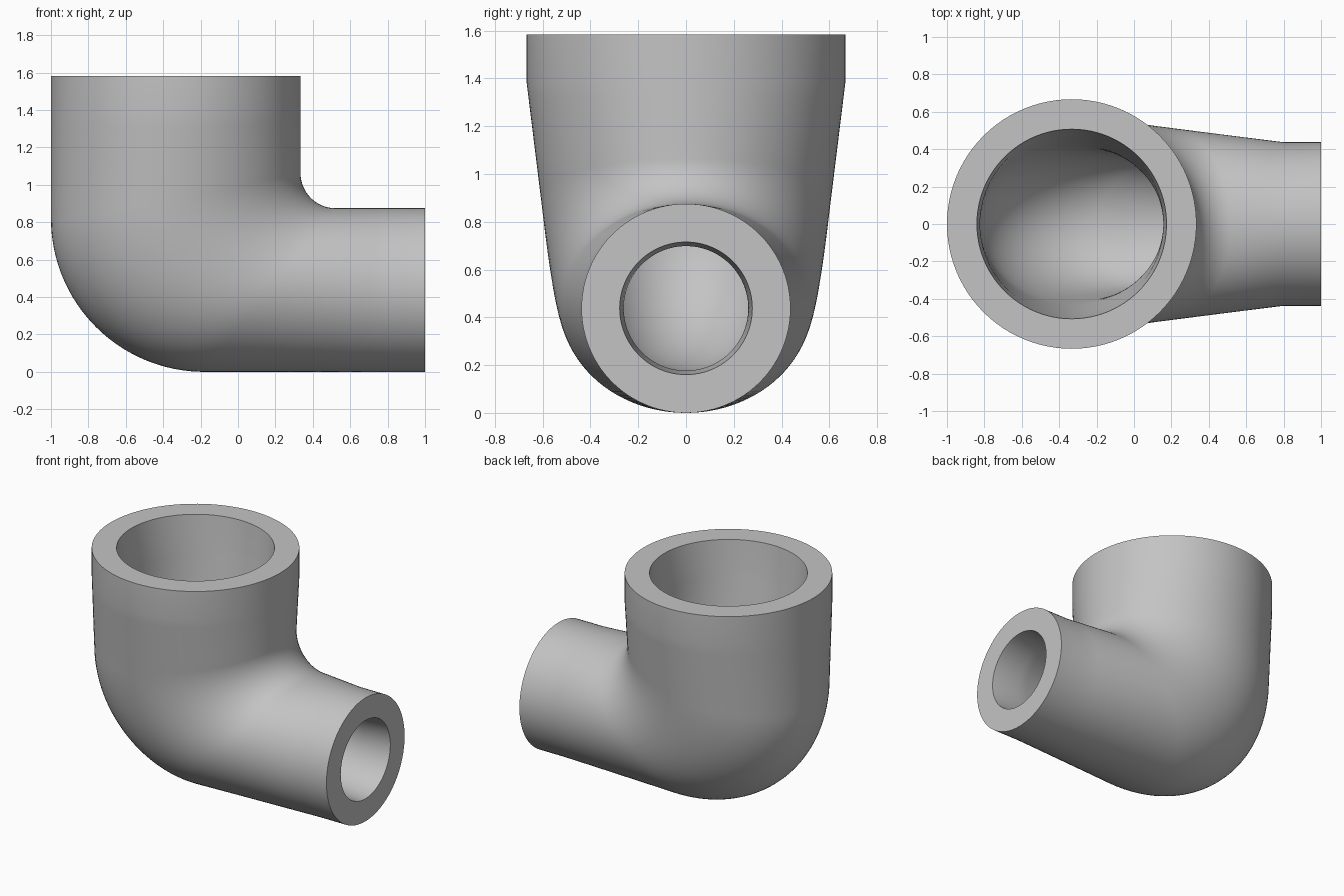
import bpy, bmesh, math
from mathutils import Vector

cube = bpy.data.objects.get("Cube")
if cube:
    bpy.data.objects.remove(cube, do_unlink=True)

SEG = 96                    # sides of each ring
TOP, SIDE = 1.583, 1.0      # open ends of the fitting
R_TOP, R_SIDE = 0.667, 0.4375
COLLAR = 0.2                # straight length behind each rim
X_TOP = -1 + R_TOP          # axis of the upright leg
HEEL = Vector((-0.18, 0, 0.82))     # centre of the outside bend
CROOK = Vector((0.52, 0, 1.065))    # centre of the inside bend
RIM_WALL, WALL = 0.16, 0.177


def blend(pair_a, pair_b, steps):
    """Pairs of heel/crook points between two stations, without the first."""
    return [(pair_a[0].lerp(pair_b[0], i / steps), pair_a[1].lerp(pair_b[1], i / steps))
            for i in range(1, steps + 1)]


def top_pair(z, wall):
    r = R_TOP - wall
    return Vector((X_TOP - r, 0, z)), Vector((X_TOP + r, 0, z))


def side_pair(x, wall):
    r = R_SIDE - wall
    return Vector((x, 0, R_SIDE - r)), Vector((x, 0, R_SIDE + r))


def bend_pair(angle, wall):
    d = Vector((-math.cos(angle), 0, -math.sin(angle)))
    heel_r = 0.82 - wall
    crook_x = CROOK.x - X_TOP - R_TOP + wall
    crook_z = CROOK.z - 2 * R_SIDE + wall
    return HEEL + d * heel_r, CROOK + Vector((d.x * crook_x, 0, d.z * crook_z))


def stations(rim_wall, wall):
    """Heel point, crook point and half width of every ring from top to side."""
    bend = [bend_pair(math.pi / 2 * i / 32, wall) for i in range(33)]
    start, end = top_pair(TOP - COLLAR, wall), side_pair(SIDE - COLLAR, wall)
    body = [start] + blend(start, bend[0], 6) + bend[1:] + blend(bend[-1], end, 6)
    mids = [(a + b) / 2 for a, b in body]
    run = [0.0]
    for p, q in zip(mids, mids[1:]):
        run.append(run[-1] + (q - p).length)
    rings = [(a, b, R_TOP - wall + (R_SIDE - R_TOP) * s / run[-1])
             for (a, b), s in zip(body, run)]
    first = (*top_pair(TOP, rim_wall), R_TOP - rim_wall)
    last = (*side_pair(SIDE, rim_wall), R_SIDE - rim_wall)
    return [first] + rings + [last]


# Outside skin, then the bore back again, closed at both rims
bm = bmesh.new()
loops = []
for heel, crook, width in stations(0, 0) + stations(RIM_WALL, WALL)[::-1]:
    mid, half = (heel + crook) / 2, (crook - heel) / 2
    loops.append([bm.verts.new(mid + half * math.cos(t) + Vector((0, width * math.sin(t), 0)))
                  for t in (2 * math.pi * k / SEG for k in range(SEG))])
for i, ring in enumerate(loops):
    after = loops[(i + 1) % len(loops)]
    for k in range(SEG):
        n = (k + 1) % SEG
        bm.faces.new((ring[k], ring[n], after[n], after[k]))
bmesh.ops.recalc_face_normals(bm, faces=bm.faces)
mesh = bpy.data.meshes.new("reducing_elbow")
bm.to_mesh(mesh)
bm.free()

elbow = bpy.data.objects.new("reducing_elbow", mesh)
bpy.context.collection.objects.link(elbow)

# Plain grey
grey = bpy.data.materials.new("grey")
grey.use_nodes = True
colour = (0.55, 0.55, 0.55, 1)
grey.diffuse_color = colour
grey.node_tree.nodes["Principled BSDF"].inputs["Base Color"].default_value = colour
mesh.materials.append(grey)

# Smooth walls with crisp rims
bpy.ops.object.select_all(action="DESELECT")
elbow.select_set(True)
bpy.context.view_layer.objects.active = elbow
bpy.ops.object.shade_smooth_by_angle(angle=math.radians(35))
